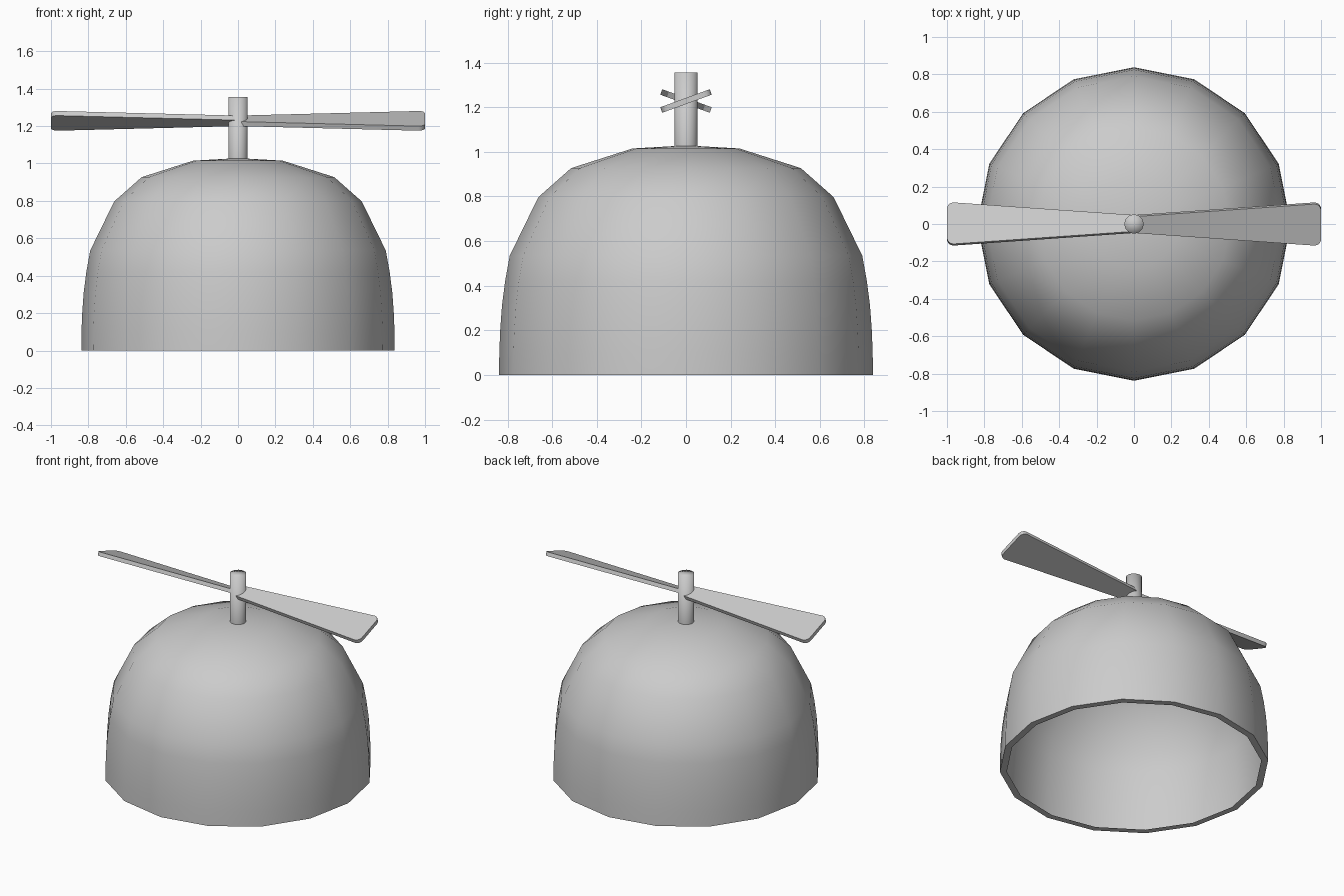
import bpy, bmesh, math
from mathutils import Matrix, Vector

if "Cube" in bpy.data.objects:
    bpy.data.objects.remove(bpy.data.objects["Cube"])

grey = bpy.data.materials.new("mid_grey")
grey.diffuse_color = (0.6, 0.6, 0.6, 1)
grey.use_nodes = True
grey.node_tree.nodes["Principled BSDF"].inputs["Base Color"].default_value = grey.diffuse_color


def finish(name, bm):
    bmesh.ops.recalc_face_normals(bm, faces=bm.faces)
    mesh = bpy.data.meshes.new(name)
    bm.to_mesh(mesh)
    bm.free()
    mesh.materials.append(grey)
    obj = bpy.data.objects.new(name, mesh)
    bpy.context.collection.objects.link(obj)
    return obj


def lathe(bm, profile, sides):
    """Revolve (radius, z) points round z; radius 0 becomes a pole."""
    rings = []
    for r, z in profile:
        count = sides if r > 0 else 1
        rings.append([bm.verts.new((r * math.cos(math.tau * i / sides),
                                    r * math.sin(math.tau * i / sides), z))
                      for i in range(count)])
    for a, b in zip(rings, rings[1:]):
        for i in range(sides):
            j = (i + 1) % sides
            if len(b) == 1:
                bm.faces.new((a[i], a[j], b[0]))
            else:
                bm.faces.new((a[i], a[j], b[j], b[i]))


# Open cap: flat inward rim, then the domed shell
bm = bmesh.new()
lathe(bm, [(0.795, 0), (0.838, 0), (0.837, 0.1), (0.833, 0.2), (0.825, 0.31),
           (0.811, 0.42), (0.79, 0.535), (0.662, 0.797),
           (0.515, 0.927), (0.24, 1.015), (0, 1.029)], 16)
cap = finish("cap_dome", bm)

# Spindle, open where it meets the cap
bm = bmesh.new()
lathe(bm, [(0.051, 1.02), (0.051, 1.355), (0, 1.355)], 24)
spindle = finish("spindle", bm)
for p in spindle.data.polygons:
    p.use_smooth = True

# Twisted pair of tapered blades with rounded tips
ROOT_W, TIP_W, THICK, R = 0.048, 0.118, 0.026, 0.035


def blade(name, turn):
    outline = [(0.02, -ROOT_W)]
    for side in (-1, 1):
        arc = []
        for k in range(5):
            a = math.radians(90 * k / 4)
            arc.append((1.0 - R + R * math.sin(a),
                        side * (TIP_W - R + R * math.cos(a))))
        outline += arc if side < 0 else arc[::-1]
    outline.append((0.02, ROOT_W))
    bm = bmesh.new()
    face = bm.faces.new([bm.verts.new((x, y, -THICK / 2)) for x, y in outline])
    ext = bmesh.ops.extrude_face_region(bm, geom=[face])
    top = [v for v in ext["geom"] if isinstance(v, bmesh.types.BMVert)]
    bmesh.ops.translate(bm, verts=top, vec=Vector((0, 0, THICK)))
    m = (Matrix.Translation((0, 0, 1.228)) @ Matrix.Rotation(turn, 4, "Z")
         @ Matrix.Rotation(math.radians(20), 4, "X"))
    bmesh.ops.transform(bm, matrix=m, verts=bm.verts)
    return finish(name, bm)


blades = [blade("blade_right", 0), blade("blade_left", math.pi)]

# Smooth surfaces with crisp rims
for obj in [cap] + blades:
    bpy.ops.object.select_all(action="DESELECT")
    obj.select_set(True)
    bpy.context.view_layer.objects.active = obj
    bpy.ops.object.shade_smooth_by_angle(angle=math.radians(50))
